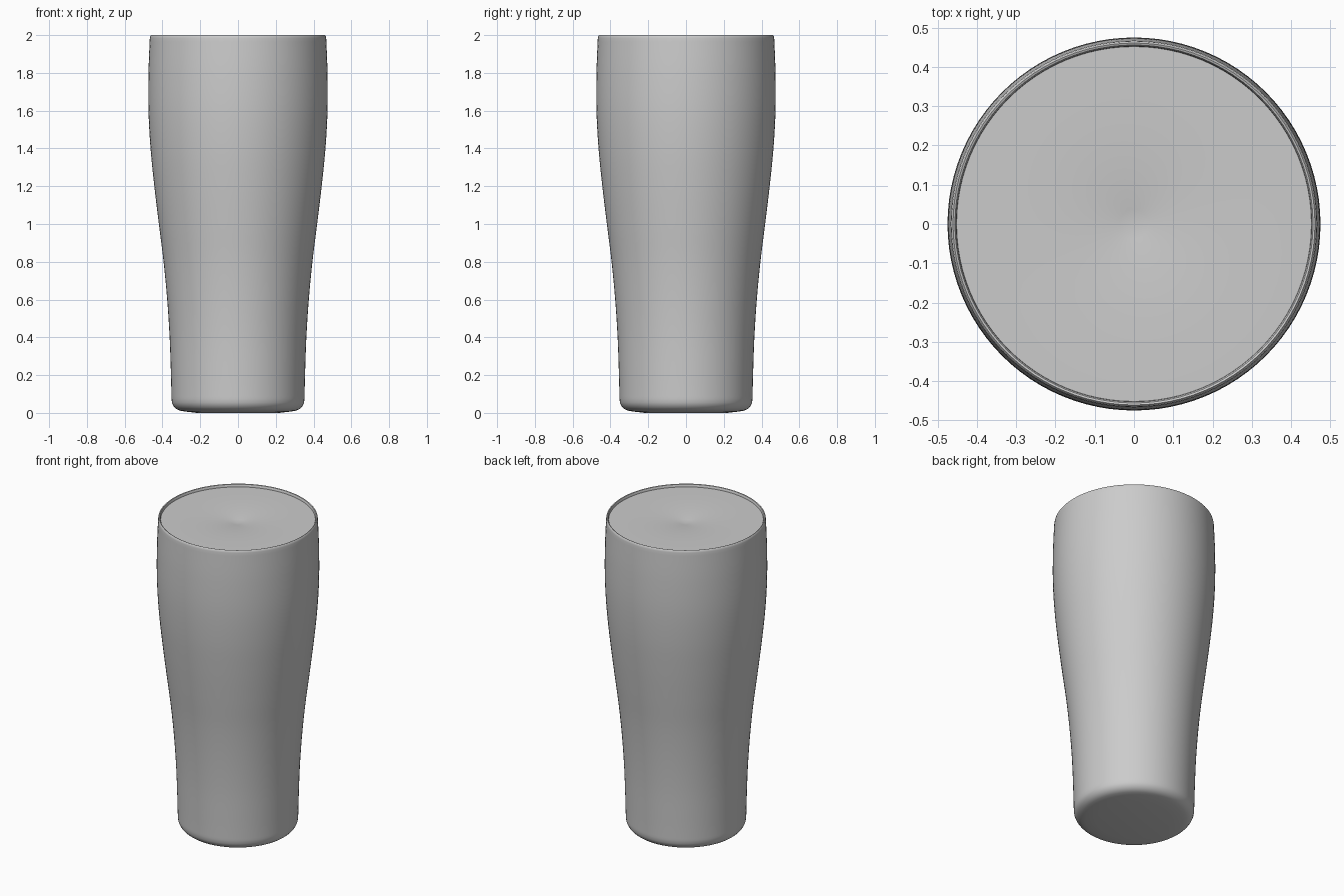
import bpy, math
from mathutils import Vector

if "Cube" in bpy.data.objects:
    bpy.data.objects.remove(bpy.data.objects["Cube"])


def smooth_profile(pts, steps=6):
    """Catmull-Rom curve through the (radius, height) points."""
    p = [Vector(q) for q in [pts[0]] + pts + [pts[-1]]]
    out = []
    for i in range(1, len(p) - 2):
        a, b, c, d = p[i - 1:i + 3]
        for s in range(steps):
            t = s / steps
            out.append(0.5 * (2 * b + (c - a) * t + (2 * a - 5 * b + 4 * c - d) * t * t
                              + (3 * b - a - 3 * c + d) * t ** 3))
    return [tuple(v) for v in out] + [pts[-1]]


def lathe(name, profile, sides=96):
    """Spin a profile around z; radius 0 ends become poles."""
    verts, rings, faces = [], [], []
    for r, z in profile:
        n = 1 if r < 1e-5 else sides
        rings.append([len(verts) + k for k in range(n)])
        verts += [(r * math.cos(2 * math.pi * k / sides),
                   r * math.sin(2 * math.pi * k / sides), z) for k in range(n)]
    for a, b in zip(rings, rings[1:]):
        for k in range(sides):
            j = (k + 1) % sides
            if len(a) == 1:
                faces.append((a[0], b[j], b[k]))
            elif len(b) == 1:
                faces.append((a[k], a[j], b[0]))
            else:
                faces.append((a[k], a[j], b[j], b[k]))
    mesh = bpy.data.meshes.new(name)
    mesh.from_pydata(verts, [], faces)
    ob = bpy.data.objects.new(name, mesh)
    bpy.context.collection.objects.link(ob)
    bpy.context.view_layer.objects.active = ob
    ob.select_set(True)
    bpy.ops.object.shade_smooth_by_angle(angle=math.radians(40))
    ob.select_set(False)
    return ob


# Tumbler: rounded base, waisted wall, thin rim
base = [(0, 0), (0.22, 0.0), (0.285, 0.008)]
base += [(0.292 + 0.06 * math.sin(a), 0.07 - 0.06 * math.cos(a))
         for a in (math.radians(15 * k) for k in range(1, 6))]
wall = smooth_profile([(0.352, 0.075), (0.355, 0.2), (0.362, 0.4), (0.375, 0.6),
                       (0.394, 0.8), (0.419, 1.0), (0.443, 1.2), (0.463, 1.4),
                       (0.474, 1.6), (0.474, 1.8), (0.467, 1.985)])
rim = [(0.465, 1.996), (0.461, 2.0), (0.456, 1.998), (0.453, 1.992), (0.452, 1.983)]

# Shallow dished top, steepest at the centre
dish = [(0.45 * (1 - t), 1.983 - 0.022 * t ** 3) for t in (k / 12 for k in range(1, 13))]

lathe("tumbler", base + wall + rim + dish)
